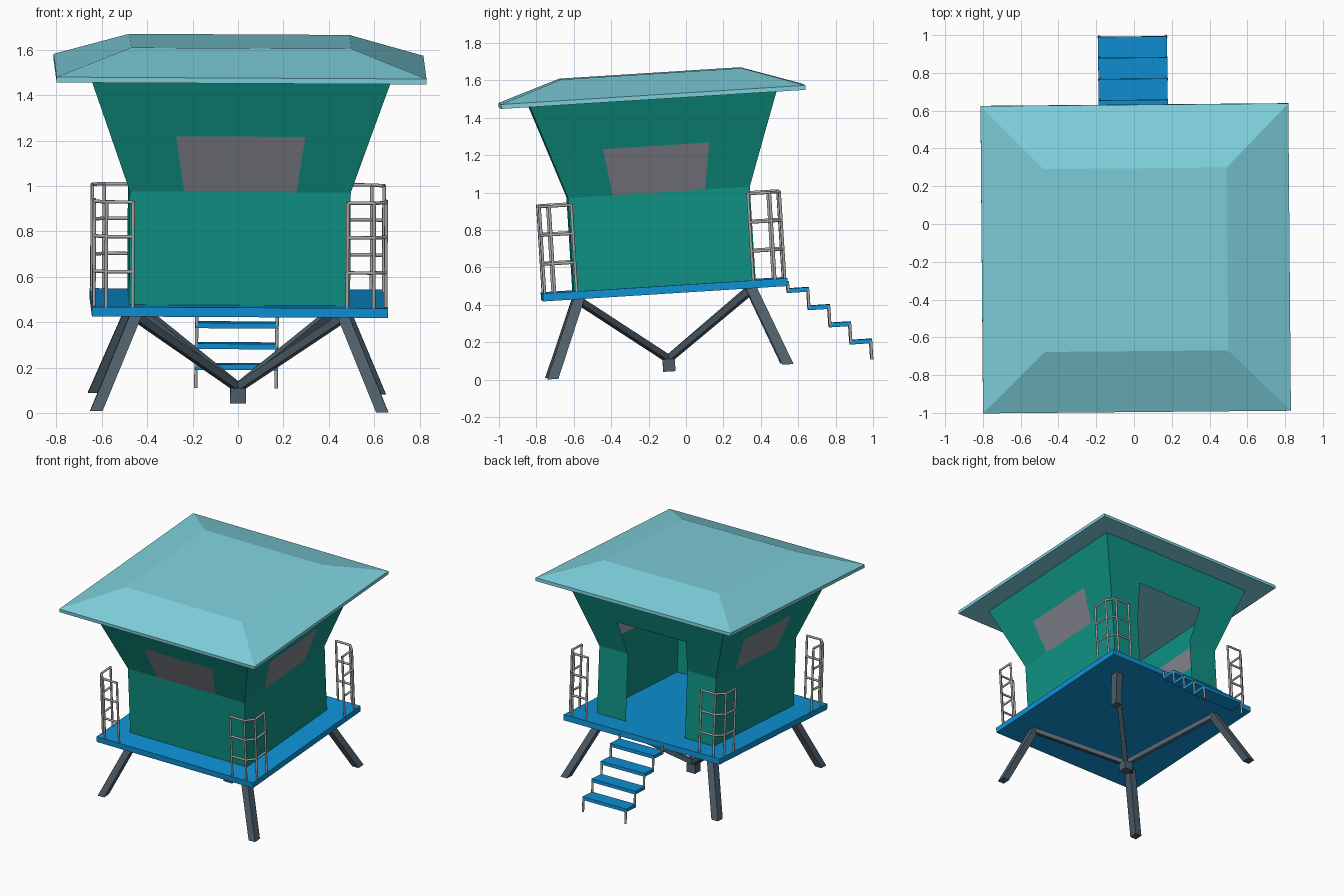
import bpy
import bmesh
from math import radians, pi, cos, sin
from mathutils import Matrix, Vector

cube = bpy.data.objects.get("Cube")
if cube:
    bpy.data.objects.remove(cube, do_unlink=True)


def material(name, *rgb):
    lin = [((c / 255 + 0.055) / 1.055) ** 2.4 for c in rgb] + [1.0]
    m = bpy.data.materials.new(name)
    m.use_nodes = True
    m.diffuse_color = lin
    m.node_tree.nodes["Principled BSDF"].inputs["Base Color"].default_value = lin
    return m


roof_mat = material("pale aqua roof", 126, 208, 220)
wall_mat = material("teal wall", 15, 146, 131)
deck_mat = material("blue deck", 14, 146, 214)
pane_mat = material("grey window", 130, 131, 141)
leg_mat = material("slate leg", 78, 94, 106)
rail_mat = material("light grey rail", 172, 169, 167)

# Whole hut leans slightly; parts are built level with the deck top at zero
LEAN = (Matrix.Rotation(radians(0.5), 4, 'Z')
        @ Matrix.Translation((0.002, -0.118, 0.505))
        @ Matrix.Rotation(radians(0.3), 4, 'Y')
        @ Matrix.Rotation(radians(3.6), 4, 'X'))


def finish(name, bm, *mats, smooth=False):
    bmesh.ops.recalc_face_normals(bm, faces=bm.faces)
    mesh = bpy.data.meshes.new(name)
    bm.to_mesh(mesh)
    bm.free()
    mesh.transform(LEAN)
    for m in mats:
        mesh.materials.append(m)
    if smooth:
        mesh.polygons.foreach_set("use_smooth", [True] * len(mesh.polygons))
        mesh.set_sharp_from_angle(angle=radians(50))
    obj = bpy.data.objects.new(name, mesh)
    bpy.context.scene.collection.objects.link(obj)
    return obj


def skin(bm, rings):
    """Bridge equal vertex rings and cap both ends."""
    rings = [[bm.verts.new(p) for p in r] for r in rings]
    n = len(rings[0])
    for a, b in zip(rings, rings[1:]):
        for i in range(n):
            j = (i + 1) % n
            bm.faces.new((a[i], a[j], b[j], b[i]))
    bm.faces.new(rings[0][::-1])
    bm.faces.new(rings[-1])


def rect(x, y, hx, hy, z):
    return [(x + sx * hx, y + sy * hy, z)
            for sx, sy in ((-1, -1), (1, -1), (1, 1), (-1, 1))]


def beam(bm, p, q, r, sides=8):
    p, q = Vector(p), Vector(q)
    rot = (q - p).to_track_quat('Z', 'Y')
    ring = [rot @ Vector((r * cos(t), r * sin(t), 0))
            for t in (2 * pi * (i + 0.5) / sides for i in range(sides))]
    skin(bm, [[p + v for v in ring], [q + v for v in ring]])


def block(name, mat, *rings):
    bm = bmesh.new()
    skin(bm, [rect(*r) for r in rings])
    return finish(name, bm, mat)


# Roof with a thin eave lip and flat crown
block("roof", roof_mat, (0, 0, .815, .815, 1.0), (0, 0, .815, .815, 1.024),
      (0, 0, .485, .485, 1.135))

# Deck
block("deck", deck_mat, (0, 0, .652, .655, -.042), (0, 0, .652, .655, 0))

# Cabin walls: each row is height, half width of wall, half width of opening
ROWS = ((0, .487, .247), (.5, .487, .247), (.75, .573, .285), (1.0, .66, .33))
bm = bmesh.new()
for side in range(4):
    turn = Matrix.Rotation(side * pi / 2, 4, 'Z')
    back = side == 2
    grid = [[bm.verts.new(turn @ Vector((x, -out, z))) for x in (-out, -gap, gap, out)]
            for z, out, gap in ROWS]
    for r in range(3):
        for c in range(3):
            if back and c == 1 and r < 2:
                continue  # doorway
            f = bm.faces.new((grid[r][c], grid[r][c + 1], grid[r + 1][c + 1], grid[r + 1][c]))
            f.material_index = int(c == 1 and r == 1)
bmesh.ops.remove_doubles(bm, verts=bm.verts, dist=0.0001)
finish("cabin_walls", bm, wall_mat, pane_mat)

# Splayed legs, braces and guard rails at every corner
for sx, xname in ((1, "left"), (-1, "right")):
    for sy, yname in ((-1, "front"), (1, "back")):
        corner = yname + "_" + xname
        block(corner + "_leg", leg_mat, (sx * .63, sy * .63, .027, .03, -.46),
              (sx * .455, sy * .462, .027, .03, -.042))

        bm = bmesh.new()
        beam(bm, (sx * .45, sy * .45, -.06), (0, 0, -.395), .024, 4)
        finish(corner + "_brace", bm, leg_mat)

        bm = bmesh.new()
        plan = [(sx * x, sy * y) for x, y in
                ((.473, .643), (.59, .643), (.643, .59), (.643, .473))]
        for x, y in plan:
            beam(bm, (x, y, 0), (x, y, .467), .008)
        for z in (.155, .31, .463):
            for a, b in zip(plan, plan[1:]):
                beam(bm, (*a, z), (*b, z), .008)
        finish(corner + "_guard_rail", bm, rail_mat, smooth=True)

# Block where the braces meet
block("brace_hub", leg_mat, (0, 0, .035, .033, -.462), (0, 0, .035, .033, -.395))

# Stair treads hung on thin posts
RUN, DROP = .106, .0987
posts = bmesh.new()
for sx in (-1, 1):
    beam(posts, (sx * .177, .66, -.02), (sx * .177, .66, -.07), .008)
for i in range(4):
    y, z = .713 + RUN * i, -.07 - DROP * i
    block("stair_tread_%d" % (i + 1), deck_mat,
          (0, y, .183, .059, z - .012), (0, y, .183, .059, z + .012))
    for sx in (-1, 1):
        beam(posts, (sx * .177, y + RUN / 2, z), (sx * .177, y + RUN / 2, z - DROP), .008)
finish("stair_posts", posts, rail_mat, smooth=True)
